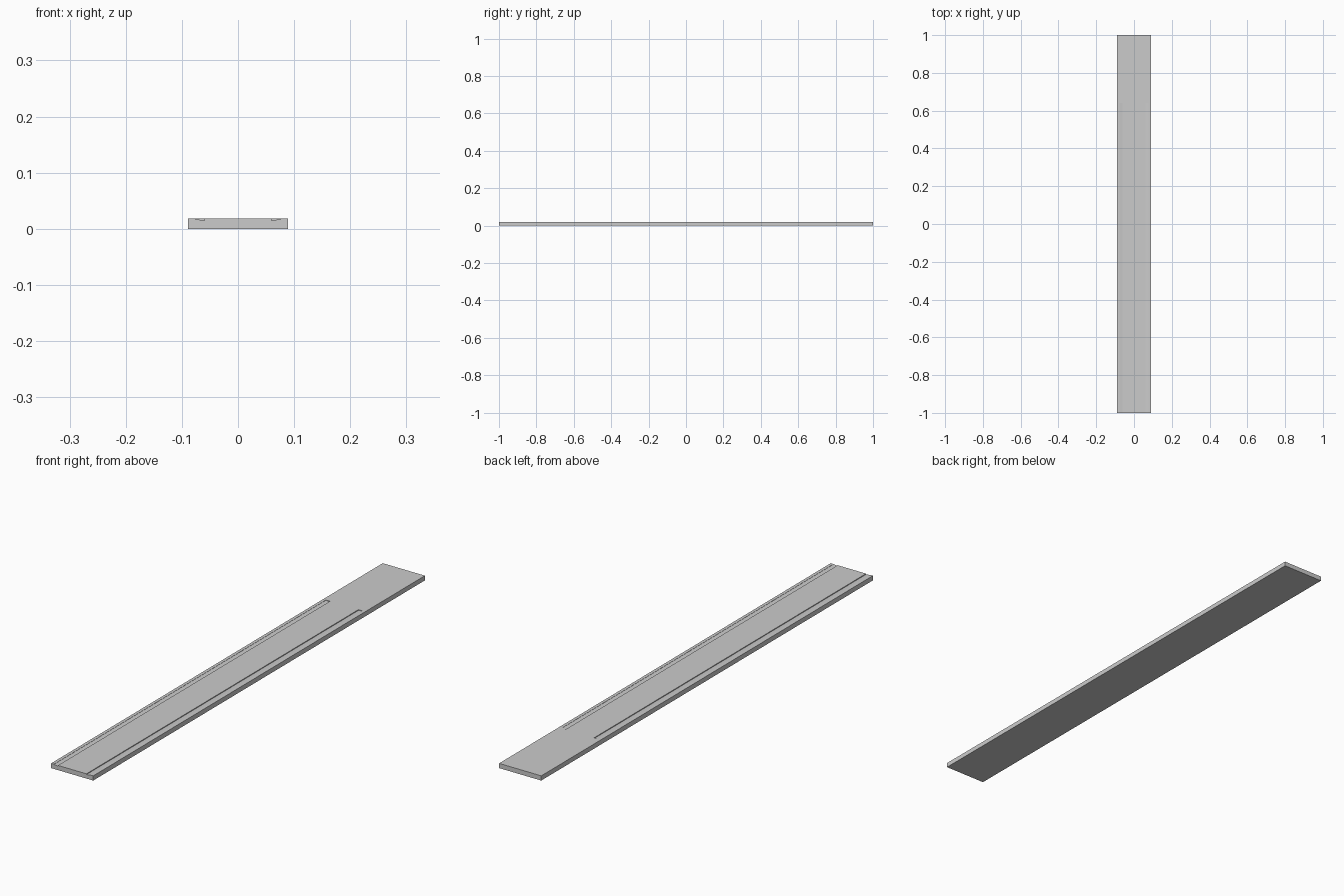
import bpy, bmesh

if "Cube" in bpy.data.objects:
    bpy.data.objects.remove(bpy.data.objects["Cube"])

W, L, H = 0.089, 1.0, 0.018   # half width, half length, thickness


def prism(name, profile, y0, y1):
    """Extrude an x-z profile along y."""
    bm = bmesh.new()
    face = bm.faces.new([bm.verts.new((x, y0, z)) for x, z in profile])
    ext = bmesh.ops.extrude_face_region(bm, geom=[face])
    moved = [v for v in ext["geom"] if isinstance(v, bmesh.types.BMVert)]
    bmesh.ops.translate(bm, verts=moved, vec=(0, y1 - y0, 0))
    bmesh.ops.recalc_face_normals(bm, faces=bm.faces)
    mesh = bpy.data.meshes.new(name)
    bm.to_mesh(mesh)
    bm.free()
    obj = bpy.data.objects.new(name, mesh)
    bpy.context.collection.objects.link(obj)
    return obj


# Plank body
plank = prism("plank", [(-W, 0), (W, 0), (W, H), (-W, H)], -L, L)

# Shallow sloped grooves, open at the front end and stopped before the back
for side, label in ((-1, "left"), (1, "right")):
    profile = [(side * 0.060, H - 0.003), (side * 0.077, H - 0.0008),
               (side * 0.077, H + 0.01), (side * 0.060, H + 0.01)]
    cutter = prism(label + "_groove_cutter", profile, -L - 0.05, 0.64)
    mod = plank.modifiers.new(label + "_groove", "BOOLEAN")
    mod.operation = "DIFFERENCE"
    mod.solver = "EXACT"
    mod.object = cutter
    cutter.hide_render = True
    cutter.hide_viewport = True
